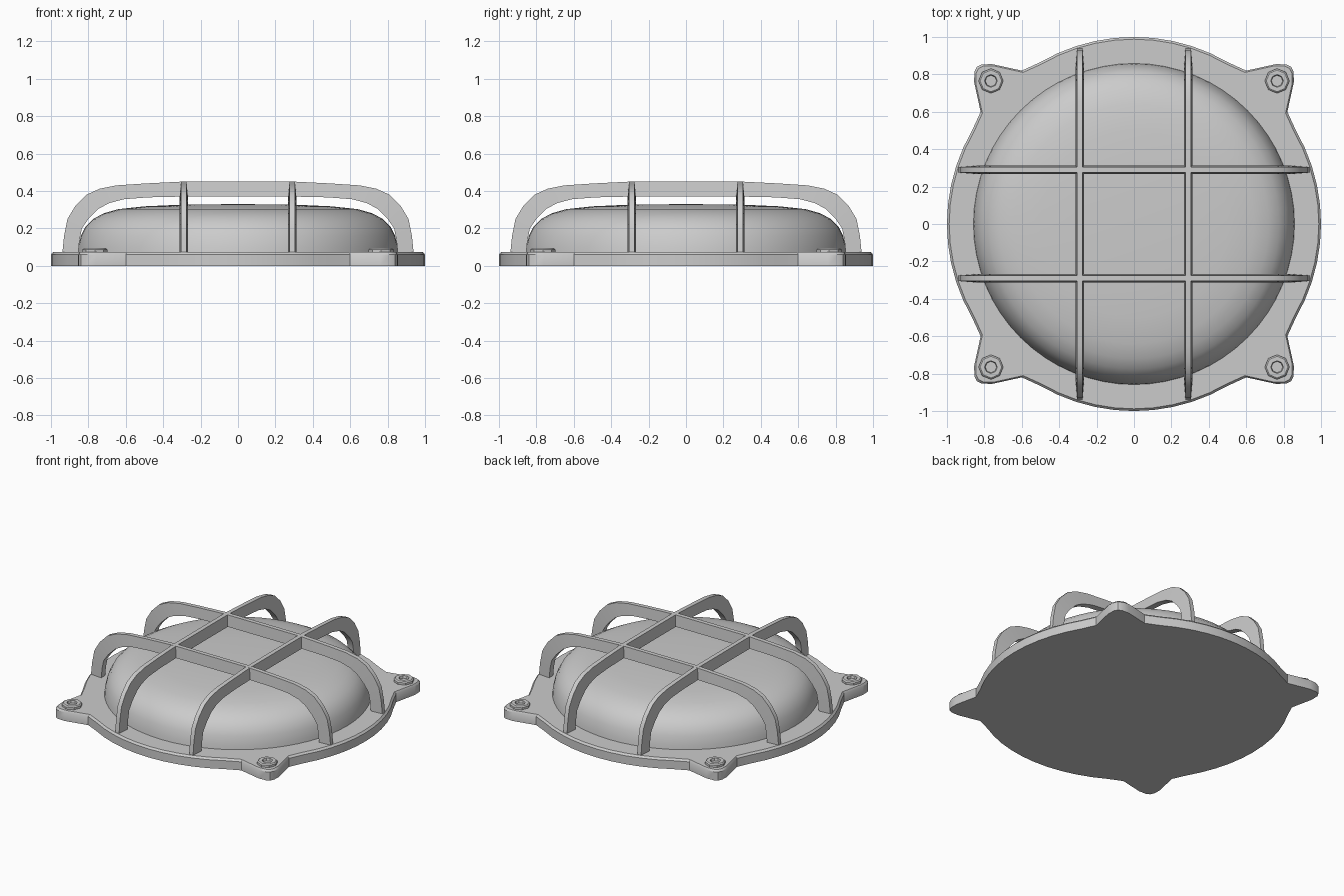
import bpy, bmesh
from math import sin, cos, pi, radians, hypot, atan2

if "Cube" in bpy.data.objects:
    bpy.data.objects.remove(bpy.data.objects["Cube"])


def finish(name, bm, angle=35):
    bmesh.ops.recalc_face_normals(bm, faces=bm.faces[:])
    me = bpy.data.meshes.new(name)
    bm.to_mesh(me)
    bm.free()
    ob = bpy.data.objects.new(name, me)
    bpy.context.collection.objects.link(ob)
    bpy.ops.object.select_all(action='DESELECT')
    ob.select_set(True)
    bpy.context.view_layer.objects.active = ob
    bpy.ops.object.shade_smooth_by_angle(angle=radians(angle))
    return ob


def lathe(name, profile, n, x=0, y=0):
    # revolve (radius, z) points; radius 0 makes a pole
    bm = bmesh.new()
    rings = []
    for r, z in profile:
        if r == 0:
            rings.append([bm.verts.new((x, y, z))])
        else:
            rings.append([bm.verts.new((x + r * cos(2 * pi * i / n),
                                        y + r * sin(2 * pi * i / n), z)) for i in range(n)])
    for a, b in zip(rings, rings[1:]):
        for i in range(n):
            j = (i + 1) % n
            if len(b) == 1:
                bm.faces.new((a[i], a[j], b[0]))
            else:
                bm.faces.new((a[i], a[j], b[j], b[i]))
    return finish(name, bm)


# Base plate: round flange with four corner lugs
lug = [(0.82, 0.60), (0.855, 0.76), (0.853, 0.815), (0.84, 0.84),
       (0.815, 0.853), (0.76, 0.855), (0.60, 0.82)]
a0 = atan2(0.60, 0.82)
outline = []
for k in range(4):
    c, s = cos(k * pi / 2), sin(k * pi / 2)
    arc = []
    for i in range(-5, 6):
        t = a0 * i / 6
        arc.append((cos(t), sin(t)))
    outline += [(round(c * x - s * y, 5), round(s * x + c * y, 5)) for x, y in arc + lug]
bm = bmesh.new()
levels = []
for z, inset in ((0, 0), (0.06, 0), (0.073, 0.012)):
    levels.append([bm.verts.new((x * (1 - inset / hypot(x, y)),
                                 y * (1 - inset / hypot(x, y)), z)) for x, y in outline])
for a, b in zip(levels, levels[1:]):
    for i in range(len(a)):
        j = (i + 1) % len(a)
        bm.faces.new((a[i], a[j], b[j], b[i]))
bm.faces.new(levels[0][::-1])
bm.faces.new(levels[-1])
finish("base_plate", bm, 30)

# Glass dome
lathe("glass_dome", [(0.86, 0.06), (0.855, 0.10), (0.84, 0.16), (0.815, 0.21), (0.775, 0.25),
                     (0.72, 0.28), (0.64, 0.303), (0.5, 0.318), (0.3, 0.327), (0, 0.33)], 64)

# Guard bars: arched strips, slightly thinner at the outer edge
outer = [(0.94, 0.06), (0.93, 0.16), (0.912, 0.25), (0.87, 0.32), (0.81, 0.38),
         (0.74, 0.412), (0.65, 0.43), (0.5, 0.44), (0.3, 0.45)]
inner = [(0.855, 0.06), (0.847, 0.14), (0.835, 0.20), (0.80, 0.25), (0.745, 0.305),
         (0.69, 0.335), (0.61, 0.356), (0.48, 0.366), (0.3, 0.37)]


def guard_bar(name, offset, along_x):
    bm = bmesh.new()
    out = outer + [(-u, z) for u, z in reversed(outer)]
    inn = inner + [(-u, z) for u, z in reversed(inner)]
    rows = []
    for (uo, zo), (ui, zi) in zip(out, inn):
        pts = [(uo, -0.015, zo), (uo, 0.015, zo), (ui, 0.022, zi), (ui, -0.022, zi)]
        rows.append([bm.verts.new((u, v + offset, z) if along_x else (v + offset, u, z))
                     for u, v, z in pts])
    for a, b in zip(rows, rows[1:]):
        for i in range(4):
            j = (i + 1) % 4
            bm.faces.new((a[i], a[j], b[j], b[i]))
    bm.faces.new(rows[0])
    bm.faces.new(rows[-1])
    finish(name, bm)


for sgn, side in ((-1, "low"), (1, "high")):
    guard_bar("guard_bar_x_" + side, sgn * 0.29, True)
    guard_bar("guard_bar_y_" + side, sgn * 0.29, False)

# Corner bolts with a recessed socket
for sx in (-1, 1):
    for sy in (-1, 1):
        lathe("corner_bolt", [(0.066, 0.06), (0.066, 0.088), (0.058, 0.095), (0.034, 0.095),
                              (0.03, 0.078), (0, 0.078)], 8, sx * 0.765, sy * 0.765)
